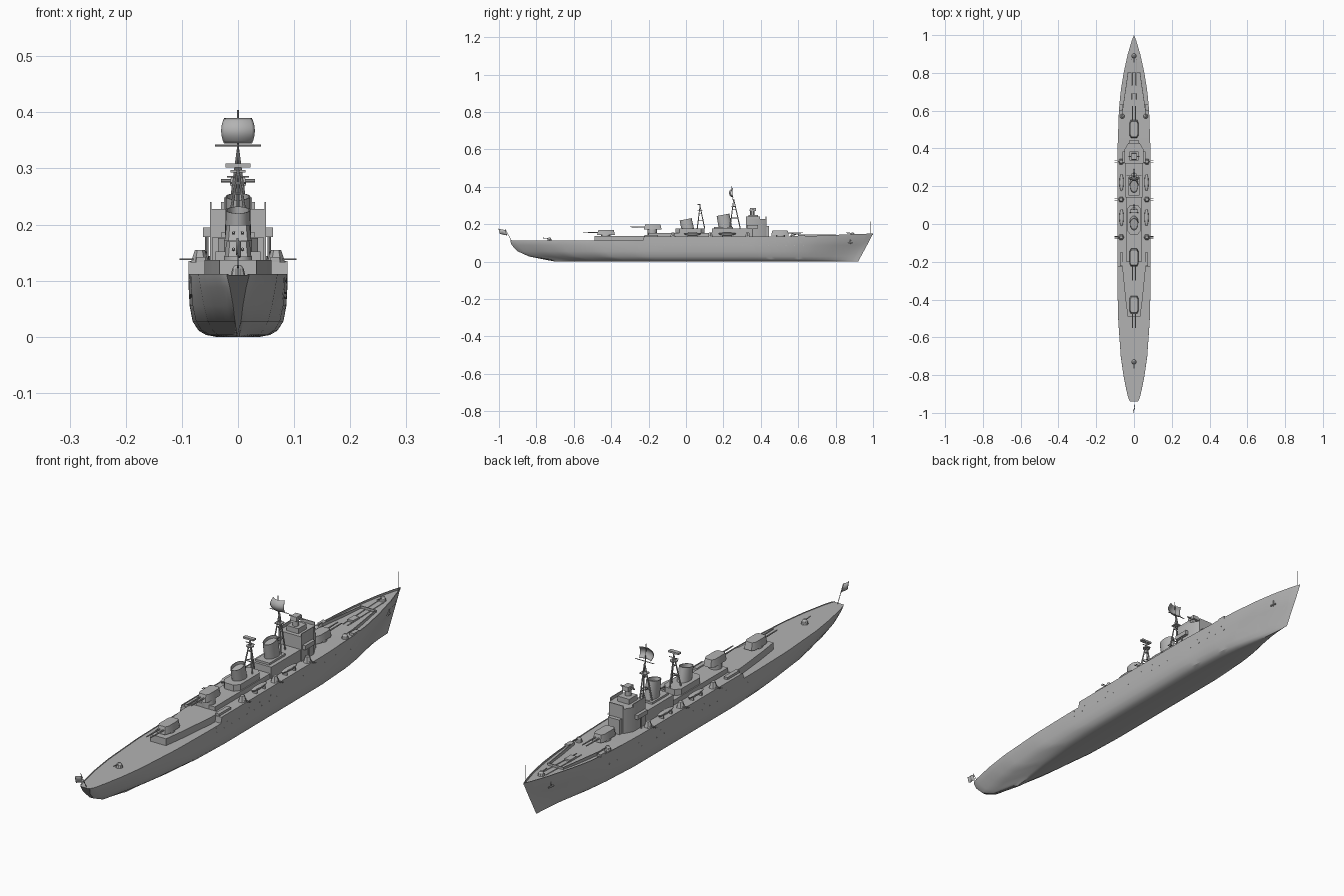
import bpy, bmesh, math
from mathutils import Vector

cube = bpy.data.objects.get("Cube")
if cube:
    bpy.data.objects.remove(cube)

grey = bpy.data.materials.new("naval grey")
grey.use_nodes = True
COLOUR = (0.45, 0.45, 0.45, 1)
grey.diffuse_color = COLOUR
grey.node_tree.nodes["Principled BSDF"].inputs["Base Color"].default_value = COLOUR


def finish(name, bm, angle=30):
    bmesh.ops.remove_doubles(bm, verts=bm.verts, dist=1e-5)
    bmesh.ops.recalc_face_normals(bm, faces=bm.faces)
    mesh = bpy.data.meshes.new(name)
    bm.to_mesh(mesh)
    bm.free()
    ob = bpy.data.objects.new(name, mesh)
    bpy.context.scene.collection.objects.link(ob)
    mesh.materials.append(grey)
    bpy.ops.object.select_all(action='DESELECT')
    ob.select_set(True)
    bpy.context.view_layer.objects.active = ob
    bpy.ops.object.shade_smooth_by_angle(angle=math.radians(angle))
    return ob


def loft(name, rings):
    """Skin closed rings of equal length and cap both ends."""
    bm = bmesh.new()
    rows = [[bm.verts.new(p) for p in ring] for ring in rings]
    n = len(rows[0])
    for a, b in zip(rows, rows[1:]):
        for i in range(n):
            bm.faces.new((a[i], a[(i + 1) % n], b[(i + 1) % n], b[i]))
    bm.faces.new(rows[0])
    bm.faces.new(rows[-1])
    return finish(name, bm)


def prism(name, half, z0, z1, top=1.0, at=(0, 0)):
    """Upright block from half an outline, mirrored in x, tapered to the top."""
    full = half + [(-x, y) for x, y in reversed(half)]
    cy = sum(p[1] for p in full) / len(full)
    ring = lambda s, z: [(at[0] + x * s, at[1] + cy + (y - cy) * s, z) for x, y in full]
    return loft(name, [ring(1, z0), ring(top, z1)])


def block(name, w, y0, y1, z0, z1, top=1.0, x=0):
    return prism(name, [(w, y0), (w, y1)], z0, z1, top, (x, 0))


def rod(name, p, q, r, r2=None, sides=8):
    p, q = Vector(p), Vector(q)
    rot = (q - p).to_track_quat('Z', 'Y')
    turn = [2 * math.pi * i / sides for i in range(sides)]
    ring = lambda c, s: [c + rot @ Vector((s * math.cos(a), s * math.sin(a), 0)) for a in turn]
    return loft(name, [ring(p, r), ring(q, r if r2 is None else r2)])


def interp(table, v):
    for (a, fa), (b, fb) in zip(table, table[1:]):
        if v <= b:
            return fa + (fb - fa) * max(0, (v - a) / (b - a))
    return table[-1][1]


# Hull: waterlines from keel to bulwark, with a step down behind the forecastle
BEAM = 0.088
BREADTH = [(-.94, .02), (-.93, .027), (-.9, .036), (-.8, .056), (-.7, .07), (-.5, .084), (-.3, BEAM),
           (.4, .087), (.6, .08), (.7, .071), (.8, .055), (.9, .033), (.97, .012), (1, 0)]
SECTION = [(0, .45), (.03, .65), (.1, .8), (.25, .92), (.5, .98), (.8, 1), (1, 1)]
STERN = [(0, -.7), (.1, -.72), (.25, -.84), (.5, -.9), (.8, -.932), (1, -.94)]
SHEER = [(-.226, .112), (-.224, .135), (.55, .135), (.7, .138), (.85, .145), (1, .15)]
RIM = [(.5, .002), (.7, .006), (1, .008)]


def hull_point(y, t):
    """Deck position y and height fraction t give half breadth, y and z."""
    u = (y + .94) / 1.94
    ys, yb = interp(STERN, t), .92 + .06 * t
    f = interp(BREADTH, y) / BEAM
    return BEAM * f ** (1 + 1.1 * (1 - t)) * interp(SECTION, t), ys + u * (yb - ys), .11 * t


stations = sorted({-.94 + 1.94 * i / 56 for i in range(57)} | {-.935, -.93, -.226, -.224, .97, .985})
rings = []
for y in stations:
    side = [hull_point(y, t) for t, _ in SECTION]
    top, w = interp(SHEER, y), interp(BREADTH, y)
    inner = max(0, w - .003)
    side += [(w, y, top), (inner, y, top), (inner, y, top - interp(RIM, y))]
    rings.append(side + [(-a, b, c) for a, b, c in reversed(side)])
loft("hull", rings)

# Deckhouses
DECK = .133
prism("aft_deckhouse", [(.033, -.49), (.045, -.4), (.06, -.25), (.06, -.2)], .11, .137)
block("middle_deckhouse", .04, -.2, .14, DECK, .152)
prism("funnel_platform", [(.02, -.055), (.036, -.035), (.036, .08), (.02, .1)], .152, .176)
block("forward_deckhouse", .045, .14, .33, DECK, .178)
block("forward_funnel_base", .03, .15, .25, .178, .186)

# Bridge with wings, open top and fire director
tower = [(.05, .32), (.05, .395), (.03, .43)]
prism("bridge_tower", tower, DECK, .228)
prism("bridge_front_house", [(.025, .42), (.025, .445)], DECK, .19)
block("bridge_wings", .062, .325, .385, .178, .195)
for s in (-1, 1):
    block("bridge_side_screen", .0015, .32, .395, .228, .24, x=s * .0485)
    rod("bridge_wing_support", (s * .056, .355, DECK), (s * .056, .355, .178), .003)
block("bridge_front_screen", .03, .426, .43, .228, .24)
block("bridge_top_house", .025, .335, .385, .228, .248)
rod("director_pedestal", (0, .355, .248), (0, .355, .272), .012, sides=12)
block("director_head", .014, .34, .375, .27, .286, .9)
rod("director_rangefinder", (-.03, .358, .278), (.03, .358, .278), .003)


# Raked oval funnels with a hollow cap
def funnel(name, y, z0, z1, rx, ry):
    rows = []
    for z, s in ((z0, 1), (z1, .95), (z1, .85), (z1 - .012, .83)):
        lean = -.012 * (z - z0) / (z1 - z0)
        rows.append([(rx * s * math.cos(a), y + lean + ry * s * math.sin(a), z + (.006 * math.sin(a) if z > z0 else 0))
                     for a in [math.pi * i / 12 for i in range(24)]])
    loft(name, rows)


funnel("forward_funnel", .21, .184, .25, .023, .036)
funnel("aft_funnel", .01, .172, .226, .023, .034)


# Main turrets, d is the firing direction
def turret(name, y, z, d):
    rod(name + "_barbette", (0, y, z - .028), (0, y, z + .005), .025, sides=16)
    prism(name, [(.016, y - d * .05), (.024, y - d * .035), (.024, y + d * .03), (.017, y + d * .045)],
          z + .004, z + .032, .86)
    for x in (-.008, .008):
        rod(name + "_barrel", (x, y + d * .03, z + .018), (x, y + d * .12, z + .019), .0032, .0022)


turret("bow_turret", .505, .135, 1)
turret("raised_aft_turret", -.18, .167, -1)
turret("stern_turret", -.43, .138, -1)


# Light guns
def light_gun(name, x, y, z, d):
    rod(name + "_mount", (x, y, z), (x, y, z + .012), .013, .01, 10)
    rod(name + "_shield", (x, y, z + .012), (x, y, z + .018), .01, .005, 10)
    rod(name + "_barrel", (x, y, z + .013), (x, y + d * .035, z + .016), .002)


light_gun("bow_light_gun", 0, .89, .138, -1)
light_gun("stern_light_gun", 0, -.73, .11, -1)

for s in (-1, 1):
    light_gun("forecastle_light_gun", s * .062, .57, .131, 1)
    # Side gun mounts pointing outward
    for y in (.33, .13, -.07):
        prism("side_gun_mount", [(.008, y - .014), (.016, y), (.008, y + .014)], DECK, .155, .55, (s * .068, 0))
        for dy in (-.004, .004):
            rod("side_gun_barrel", (s * .07, y + dy, .138), (s * .104, y + dy, .138), .0015)
    # Ship's boats on cradles
    for y in (.22, .035):
        bm = bmesh.new()
        bmesh.ops.create_uvsphere(bm, u_segments=12, v_segments=8, radius=1)
        for v in bm.verts:
            v.co = (s * .066 + v.co.x * .011, y + v.co.y * .047, .15 + v.co.z * (.011 if v.co.z < 0 else .005))
        finish("ship_boat", bm)
        for dy in (-.025, .025):
            block("boat_cradle", .01, y + dy - .002, y + dy + .002, DECK, .146, x=s * .066)
    # Slanted breakwater walls, deck lockers and chain
    a, b = Vector((s * .033, .8)), Vector((s * .062, .6))
    foot = [a, b, b - Vector((s * .003, 0)), a - Vector((s * .003, 0))]
    loft("breakwater", [[(p.x, p.y, z) for p in foot] for z in (.13, .144)])
    rod("anchor_chain", (s * .01, .66, .133), (s * .012, .88, .139), .002)
    block("deck_locker", .008, .6, .635, .131, .142, x=s * .07)
    block("break_locker", .008, -.222, -.15, .131, .142, x=s * .066)
    # Portholes and anchors on the hull sides
    for t, n in ((.78, 20), (.95, 14)):
        for i in range(n):
            w, y, z = hull_point(-.25 + i * .95 / n, t)
            rod("porthole", (s * (w - .003), y, z), (s * (w + .0006), y, z), .0028)
    w, y, z = hull_point(.9, .98)
    rod("anchor_shank", (s * (w + .002), y, z + .01), (s * (w + .001), y - .004, z - .012), .0025)
    rod("anchor_arms", (s * (w + .004), y - .014, z - .008), (s * w, y + .01, z - .008), .003)
block("breakwater_cross_wall", .034, .799, .803, .13, .145)
block("forecastle_hatch", .012, .69, .73, .13, .14)


# Tripod masts
def tripod(name, feet, z0, head, r):
    for x, y in feet:
        rod(name + "_leg", (x, y, z0), head, r, r * .7)
    for f in (.35, .65):
        pts = [Vector((x, y, z0)).lerp(Vector(head), f) for x, y in feet]
        for p, q in zip(pts, pts[1:] + pts[:1]):
            rod(name + "_brace", p, q, r * .6, sides=6)


tripod("foremast", [(0, .29), (.02, .235), (-.02, .235)], .178, (0, .255, .335), .003)
tripod("mainmast", [(0, .1), (.02, .06), (-.02, .06)], .176, (0, .075, .298), .003)
block("foremast_platform", .013, .242, .268, .293, .297)
rod("foremast_yard", (-.041, .255, .341), (.041, .255, .341), .0015)
rod("foremast_pole", (0, .25, .33), (0, .245, .404), .0015)
rod("mainmast_platform", (0, .075, .272), (0, .075, .276), .014, sides=10)
block("mainmast_radar", .022, .062, .078, .302, .309)
rod("mainmast_pole", (0, .075, .29), (0, .075, .304), .003)
rod("mainmast_yard", (-.02, .075, .285), (.02, .075, .285), .0015)


# Thin curved sheets
def sheet(name, func, nu, nv, thick):
    bm = bmesh.new()
    g = [[bm.verts.new(func(2 * i / nu - 1, 2 * j / nv - 1)) for j in range(nv + 1)] for i in range(nu + 1)]
    for i in range(nu):
        for j in range(nv):
            bm.faces.new((g[i][j], g[i + 1][j], g[i + 1][j + 1], g[i][j + 1]))
    ob = finish(name, bm)
    ob.modifiers.new("thickness", 'SOLIDIFY').thickness = thick


sheet("radar_dish", lambda u, v: (u * (.03 - .005 * v * v), .23 + .01 * u * u + .012 * v * v, .367 + .0225 * v),
      12, 10, .002)
sheet("ensign", lambda u, v: (.004 * math.sin(3 * u), -.98 + .019 * u - .004 * v, .158 + .014 * v - .004 * u),
      8, 2, .001)
rod("ensign_staff", (0, -.932, .11), (0, -.968, .176), .0012)
rod("jack_staff", (0, .985, .142), (0, .985, .215), .0009)
